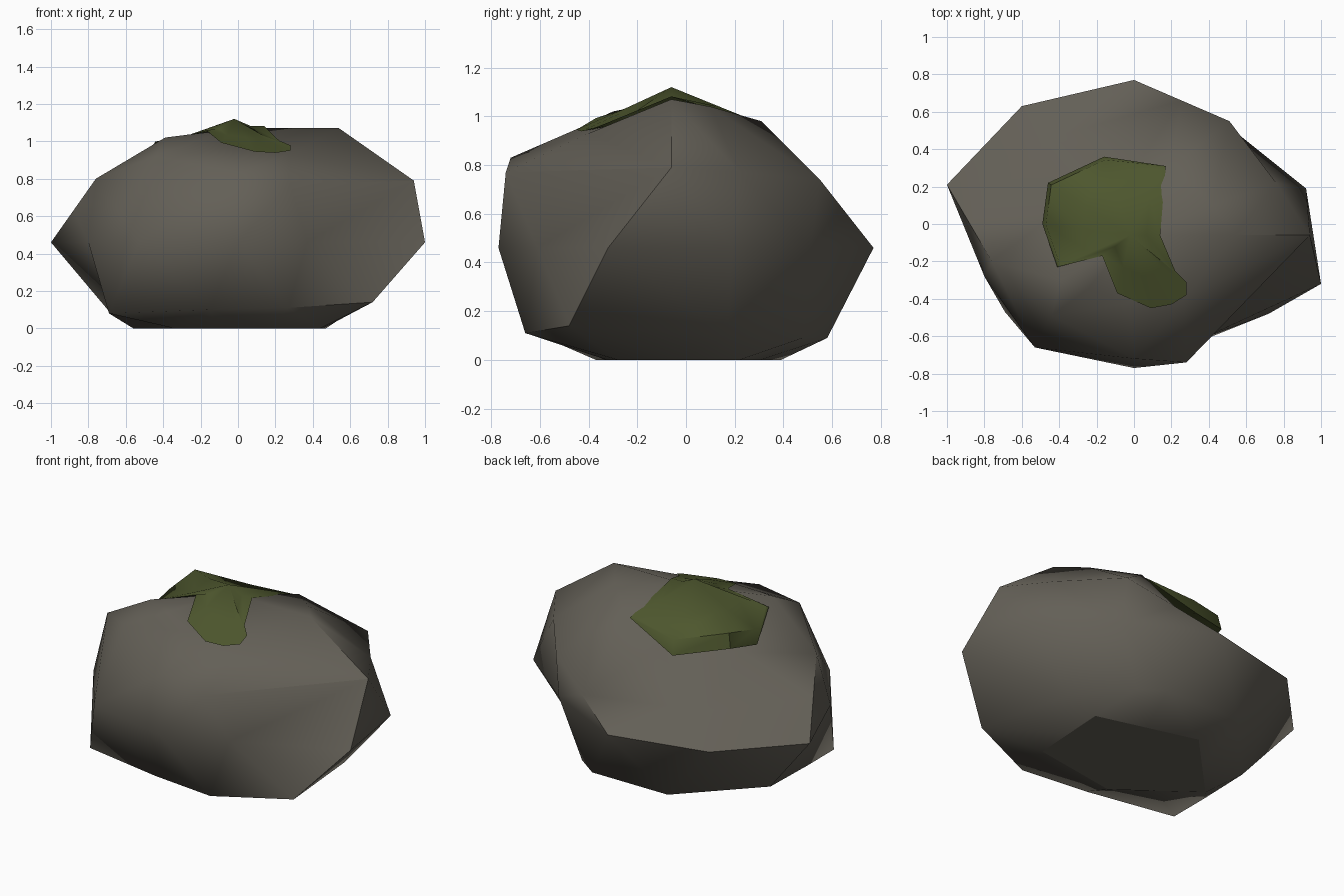
import bpy
import bmesh
import math
from mathutils import Vector
from mathutils.bvhtree import BVHTree

default_cube = bpy.data.objects.get("Cube")
if default_cube:
    bpy.data.objects.remove(default_cube, do_unlink=True)


def make_material(name, colour):
    material = bpy.data.materials.new(name)
    material.use_nodes = True
    material.diffuse_color = (*colour, 1)
    shader = material.node_tree.nodes["Principled BSDF"]
    shader.inputs["Base Color"].default_value = (*colour, 1)
    shader.inputs["Roughness"].default_value = 0.9
    return material


def loft(bm, rings):
    """Bridge rings of equal length with quads and return the vertex rings."""
    loops = [[bm.verts.new(point) for point in ring] for ring in rings]
    for lower, upper in zip(loops, loops[1:]):
        for i in range(len(lower)):
            j = (i + 1) % len(lower)
            bm.faces.new((lower[i], lower[j], upper[j], upper[i]))
    return loops


def cap_with_fan(bm, loop, centre):
    tip = bm.verts.new(centre)
    for i, vert in enumerate(loop):
        bm.faces.new((vert, loop[(i + 1) % len(loop)], tip))


def finish(bm, name, material, sharp_angle):
    mesh = bpy.data.meshes.new(name)
    bm.to_mesh(mesh)
    bm.free()
    mesh.materials.append(material)
    part = bpy.data.objects.new(name, mesh)
    bpy.context.collection.objects.link(part)
    bpy.ops.object.select_all(action="DESELECT")
    part.select_set(True)
    bpy.context.view_layer.objects.active = part
    bpy.ops.object.shade_smooth_by_angle(angle=math.radians(sharp_angle))


stone = make_material("warm grey stone", (0.125, 0.115, 0.094))
moss_green = make_material("moss green", (0.075, 0.094, 0.027))

# Boulder: one waist outline, scaled and shifted into stacked rings
waist = [(1, -.32), (.92, .19), (.52, .51), (0, .77), (-.6, .63),
         (-1, .21), (-.8, -.28), (-.53, -.66), (0, -.77), (.37, -.61)]
levels = {"low": (.1, .74, 0), "waist": (.46, 1, 0),
          "shoulder": (.78, .8, 0), "crown": (1, .46, -.04)}
rings = {name: [Vector((x * size, y * size + shift, z)) for x, y in waist]
         for name, (z, size, shift) in levels.items()}
peak = Vector((0, -.06, 1.07))

# Chipped and bulging corners, keyed by column
corners = {
    "low": {0: (.72, -.48, .14), 1: (.62, .17, .1), 2: (.38, .48, .09),
            3: (.24, .58, .09), 4: (-.28, .58, .09), 5: (-.68, .14, .08),
            6: (-.69, -.2, .08), 7: (-.69, -.47, .08), 8: (-.15, -.6, .1),
            9: (.27, -.66, .11)},
    "shoulder": {0: (.94, -.06, .79), 1: (.76, .22, .77), 2: (.51, .55, .74),
                 6: (-.76, -.2, .8), 7: (-.44, -.49, .92),
                 8: (0, -.72, .83), 9: (.28, -.74, .77)},
    "crown": {0: (.54, -.06, 1.07), 1: (.42, .1, 1.04), 2: (.2, .31, .98),
              6: (-.39, -.3, 1.02), 8: (-.02, -.42, .96), 9: (.27, -.4, .93)},
}
for level, changes in corners.items():
    for column, point in changes.items():
        rings[level][column] = Vector(point)

# Broad sheared slope running straight from the peak to the waist
for column in (3, 4, 5):
    rings["crown"][column] = peak.lerp(rings["waist"][column], .42)
rings["shoulder"][4] = peak.lerp(rings["waist"][4], .75)

# Straight ridges along both sides of the slope
for column, neighbour in ((3, 2), (5, 6)):
    rings["shoulder"][column] = rings["waist"][column].lerp(
        rings["shoulder"][neighbour], .5)

# Five-sided foot with a midpoint on every side
foot = [Vector(p).to_3d() for p in
        ((.44, -.28), (.47, .22), (-.15, .39), (-.56, -.04), (-.12, -.37))]
base = []
for corner, following in zip(foot, foot[1:] + foot[:1]):
    base += [corner, (corner + following) / 2]

bm = bmesh.new()
loops = loft(bm, [base, *rings.values()])
underside = bm.faces.new(list(reversed(loops[0])))
for edge in underside.edges:
    edge.smooth = False
cap_with_fan(bm, loops[-1], peak)
bmesh.ops.triangulate(bm, faces=[f for f in bm.faces if f is not underside])
surface = BVHTree.FromBMesh(bm)
finish(bm, "boulder", stone, 60)

# Moss: a lump on the boulder whose thick rim overhangs the sheared slope
patch = [(-.49, 0, .86), (-.41, -.23, .98), (-.17, -.17, 1), (-.09, -.37, .95),
         (.09, -.45, .94), (.2, -.43, .93), (.28, -.38, .92), (.28, -.31, .94),
         (.22, -.25, .97), (.14, -.06, 1.05), (.17, .31, .97),
         (-.16, .36, .84), (-.46, .22, .91)]
middle = Vector((-.02, -.06, 1.12))


def drape(scale, lift):
    """Scale the patch about its middle, never dipping into the boulder."""
    ring = []
    for corner in patch:
        spot = middle.lerp(Vector(corner), scale)
        hit = surface.ray_cast(Vector((spot.x, spot.y, 2)), Vector((0, 0, -1)))[0]
        overhangs = corner[0] < 0 <= corner[1]
        spot.z = max(spot.z + (lift if overhangs else 0), hit.z + .012)
        ring.append(spot)
    return ring


bm = bmesh.new()
loops = loft(bm, [drape(1, 0), drape(.96, .08), drape(.55, .03)])
cap_with_fan(bm, loops[-1], middle)
cap_with_fan(bm, list(reversed(loops[0])), middle - Vector((0, 0, .12)))
finish(bm, "moss_patch", moss_green, 60)
